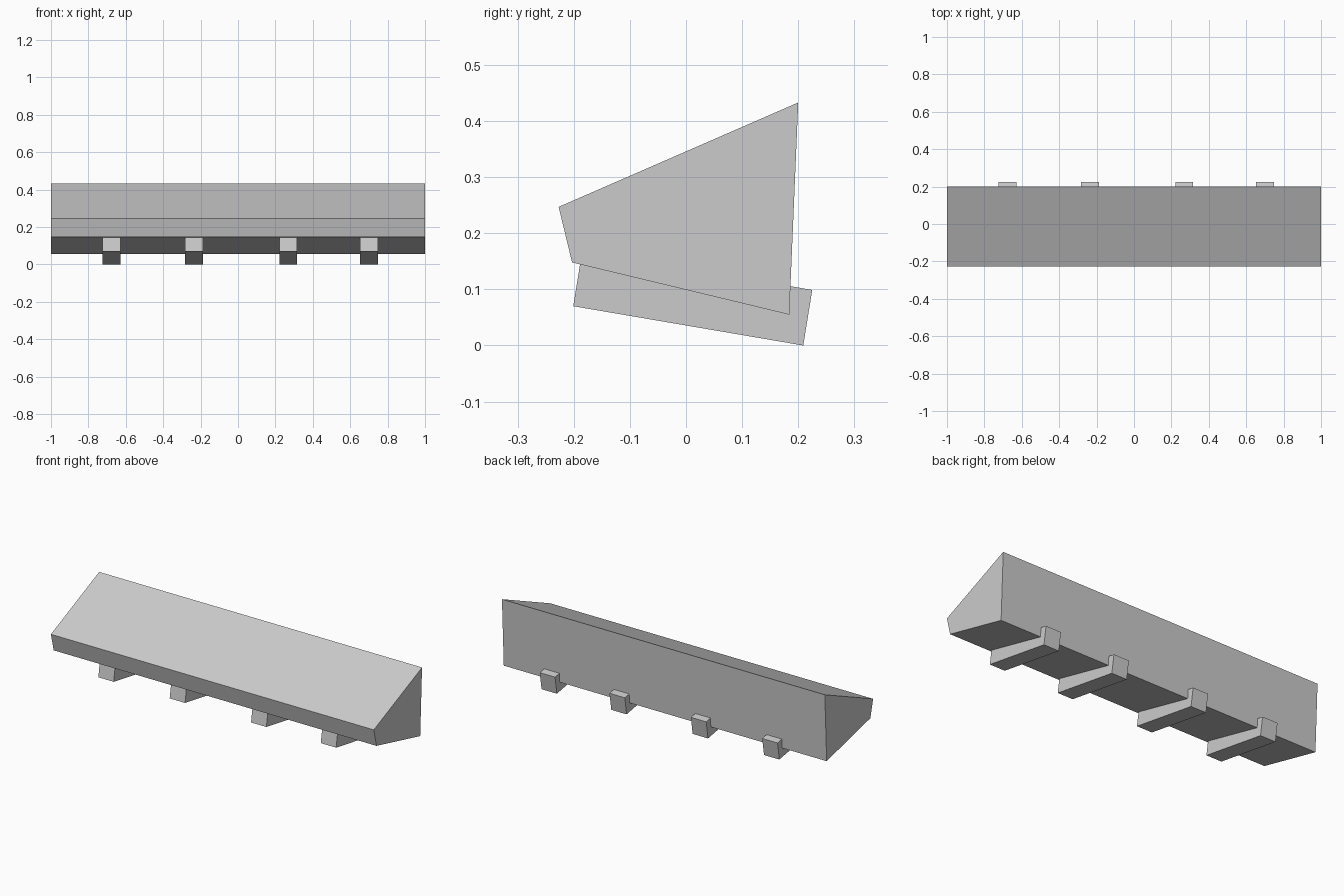
import bpy
import bmesh

cube = bpy.data.objects.get("Cube")
if cube:
    bpy.data.objects.remove(cube, do_unlink=True)

grey = bpy.data.materials.new("plain grey")
grey.use_nodes = True
colour = (0.6, 0.6, 0.6, 1)
grey.diffuse_color = colour
grey.node_tree.nodes["Principled BSDF"].inputs["Base Color"].default_value = colour


def prism(name, profile, x_min, x_max):
    """Extrude a side profile of (y, z) points along x."""
    bm = bmesh.new()
    face = bm.faces.new([bm.verts.new((x_min, y, z)) for y, z in profile])
    extruded = bmesh.ops.extrude_face_region(bm, geom=[face])["geom"]
    verts = [v for v in extruded if isinstance(v, bmesh.types.BMVert)]
    bmesh.ops.translate(bm, verts=verts, vec=(x_max - x_min, 0, 0))
    bmesh.ops.recalc_face_normals(bm, faces=bm.faces)
    mesh = bpy.data.meshes.new(name)
    bm.to_mesh(mesh)
    bm.free()
    mesh.materials.append(grey)
    obj = bpy.data.objects.new(name, mesh)
    bpy.context.collection.objects.link(obj)
    return obj


# Long wedge with a sloping top
prism("wedge_body", [(-0.227, 0.247), (-0.203, 0.148), (0.184, 0.055), (0.2, 0.433)], -1, 1)

# Tilted support bars under the wedge
bar_profile = [(-0.201, 0.07), (0.209, 0), (0.225, 0.099), (-0.185, 0.168)]
bar_width = 0.095
for i, x in enumerate((-0.677, -0.235, 0.269, 0.701)):
    prism(f"support_bar_{i + 1}", bar_profile, x - bar_width / 2, x + bar_width / 2)
